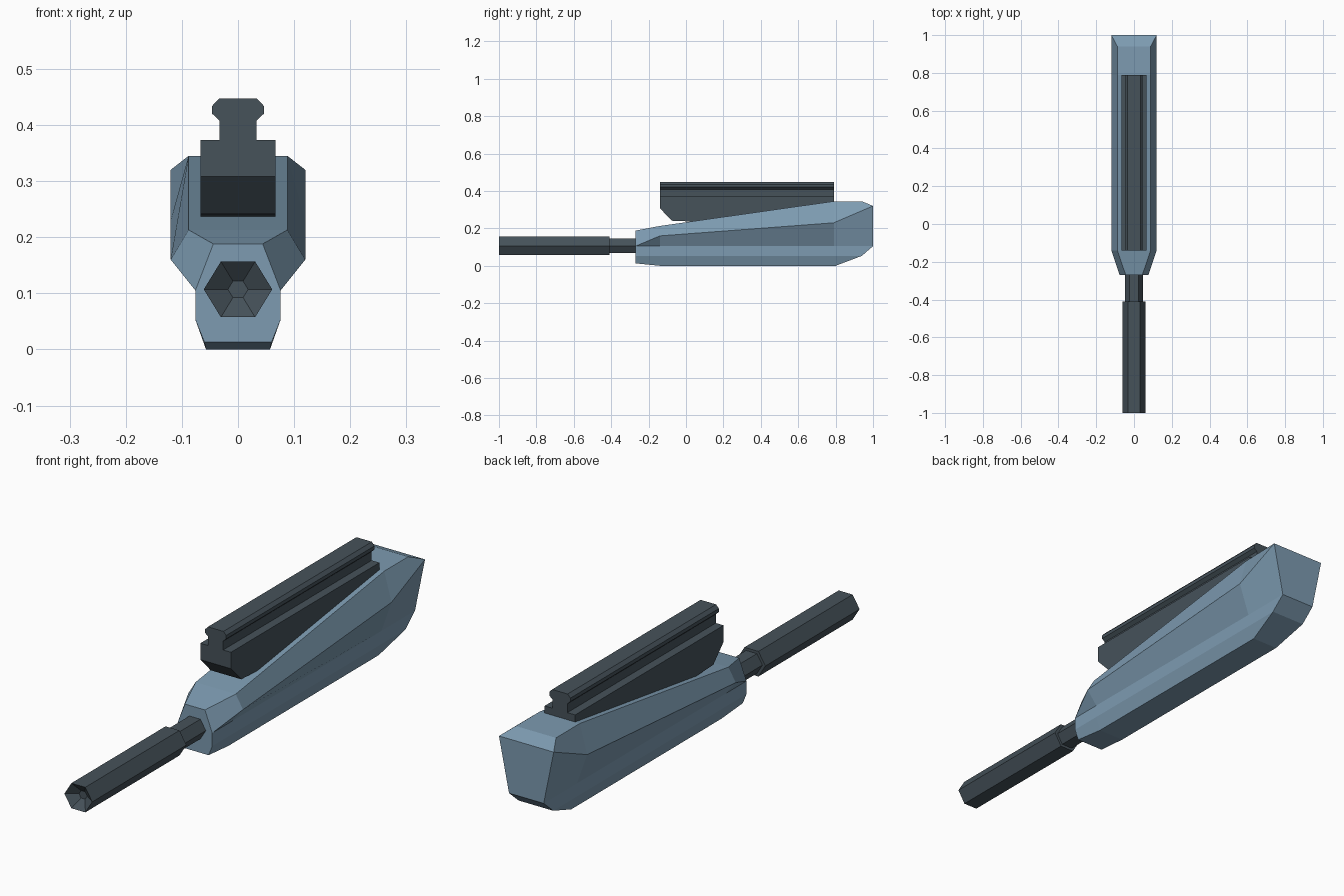
import bpy, bmesh, math

if "Cube" in bpy.data.objects:
    bpy.data.objects.remove(bpy.data.objects["Cube"])


def material(name, rgb):
    m = bpy.data.materials.new(name)
    m.diffuse_color = (*rgb, 1)
    m.use_nodes = True
    m.node_tree.nodes["Principled BSDF"].inputs["Base Color"].default_value = m.diffuse_color
    return m


BLUE = material("steel blue", (0.205, 0.328, 0.44))
DARK = material("dark slate", (0.061, 0.084, 0.102))


def finish(name, bm, mat):
    bmesh.ops.remove_doubles(bm, verts=bm.verts, dist=1e-5)
    bmesh.ops.dissolve_degenerate(bm, edges=bm.edges, dist=1e-5)
    bmesh.ops.recalc_face_normals(bm, faces=bm.faces)
    me = bpy.data.meshes.new(name)
    bm.to_mesh(me)
    bm.free()
    me.materials.append(mat)
    ob = bpy.data.objects.new(name, me)
    bpy.context.collection.objects.link(ob)
    return ob


def loft(name, rings, mat):
    """Skin closed rings of equal length and cap both ends."""
    bm = bmesh.new()
    vs = [[bm.verts.new(p) for p in r] for r in rings]
    n = len(rings[0])
    for a, b in zip(vs, vs[1:]):
        for i in range(n):
            j = (i + 1) % n
            bm.faces.new((a[i], a[j], b[j], b[i]))
    bm.faces.new(vs[0])
    bm.faces.new(vs[-1])
    return finish(name, bm, mat)


def mirrored(half):
    return half + [(-x, y, z) for x, y, z in reversed(half)]


def section(y, pts):
    return mirrored([(x, y, z) for x, z in pts])


# Body: faceted hull, stations from nose to stern
LOW = [(0.076, 0.105), (0.076, 0.053), (0.057, 0)]
nose = section(-0.27, [(0.044, 0.188), (0.076, 0.105), (0.076, 0.105), (0.076, 0.053), (0.06, 0.013)])
shoulder = section(-0.14, [(0.088, 0.213), (0.12, 0.16)] + LOW)
hip = section(0.79, [(0.088, 0.345), (0.12, 0.23)] + LOW)
stern = [(0.088, 0.94, 0.345), (0.12, 1, 0.32), (0.076, 1, 0.105), (0.076, 0.94, 0.053), (0.057, 0.8, 0)]

bm = bmesh.new()
rings = [[bm.verts.new(p) for p in r] for r in (nose, shoulder, hip, mirrored(stern))]
for a, b in zip(rings, rings[1:]):
    for i in range(10):
        j = (i + 1) % 10
        bm.faces.new((a[i], a[j], b[j], b[i]))
bm.faces.new(rings[0])
last = rings[-1]
for i in range(4):  # stern plates joining left and right
    bm.faces.new((last[i], last[i + 1], last[8 - i], last[9 - i]))
finish("body", bm, BLUE)


# Barrel: hexagonal tube with a sunken muzzle and a thinner root
def hexagon(y, r):
    return [(r * math.cos(k * math.pi / 3), y, 0.107 + 0.94 * r * math.sin(k * math.pi / 3)) for k in range(6)]


loft("barrel", [hexagon(-0.97, 0.018), hexagon(-1, 0.061), hexagon(-0.41, 0.061)], DARK)
loft("barrel_root", [hexagon(-0.42, 0.048), hexagon(-0.25, 0.048)], DARK)

# Mount base: side profile with a chamfered front, following the body slope
side = [(-0.14, 0.373), (-0.14, 0.308), (-0.075, 0.241), (0.05, 0.236), (0.79, 0.341), (0.79, 0.373)]
loft("mount_base", [[(x, y, z) for y, z in side] for x in (-0.067, 0.067)], DARK)

# Rail: neck and chamfered head along the mount
rail = [(0.033, 0.37), (0.033, 0.408), (0.046, 0.42), (0.046, 0.434), (0.034, 0.447)]
loft("top_rail", [section(y, rail) for y in (-0.14, 0.79)], DARK)
